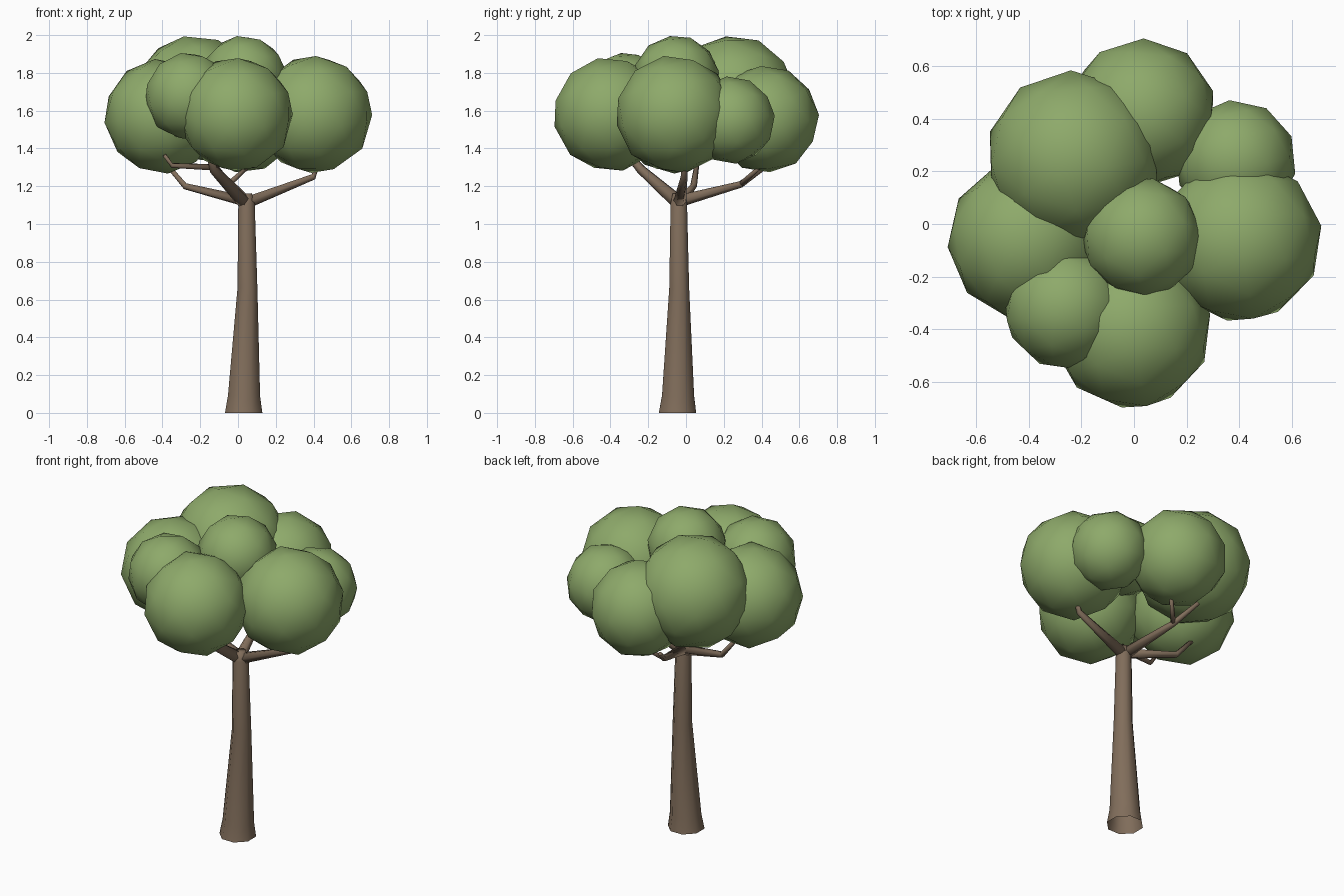
import bpy, bmesh, math, random
from mathutils import Vector, Euler

if "Cube" in bpy.data.objects:
    bpy.data.objects.remove(bpy.data.objects["Cube"])

random.seed(4)


def material(name, rgb):
    m = bpy.data.materials.new(name)
    m.diffuse_color = (*rgb, 1)
    m.use_nodes = True
    m.node_tree.nodes["Principled BSDF"].inputs["Base Color"].default_value = m.diffuse_color
    return m


bark = material("bark brown", (0.22, 0.155, 0.105))
leaf = material("leaf green", (0.27, 0.40, 0.145))


def finish(bm, name, mat):
    bmesh.ops.recalc_face_normals(bm, faces=bm.faces[:])
    for f in bm.faces:
        f.smooth = True
    me = bpy.data.meshes.new(name)
    bm.to_mesh(me)
    bm.free()
    me.materials.append(mat)
    ob = bpy.data.objects.new(name, me)
    bpy.context.collection.objects.link(ob)
    return ob


def tube(name, path, sides, cap_start=False):
    """Tapered tube through (x, y, z, radius) points, closed at its far end."""
    bm = bmesh.new()
    pts = [Vector(p[:3]) for p in path]
    rings = []
    for i, p in enumerate(pts):
        d = (pts[min(i + 1, len(pts) - 1)] - pts[max(i - 1, 0)]).normalized()
        q = Vector((0, 0, 1)).rotation_difference(d)
        if i == 0 and p.z == 0:
            q.identity()                      # flat foot on the ground
        ring = []
        for k in range(sides):
            a = 2 * math.pi * (k + 0.5) / sides
            ring.append(bm.verts.new(p + q @ (path[i][3] * Vector((math.cos(a), math.sin(a), 0)))))
        rings.append(ring)
    for a, b in zip(rings, rings[1:]):
        for k in range(sides):
            n = (k + 1) % sides
            bm.faces.new((a[k], a[n], b[n], b[k]))
    bm.faces.new(rings[-1])
    if cap_start:
        bm.faces.new(rings[0])
    return finish(bm, name, bark)


# Trunk with flared foot, open underneath
tube("trunk", [(0.03, -0.045, 0, 0.107), (0.032, -0.042, 0.09, 0.092),
               (0.05, -0.036, 0.66, 0.057), (0.045, -0.038, 1.11, 0.047),
               (0.04, -0.038, 1.16, 0.035)], 8)

# Branches and twigs holding up the crown
branches = {
    "right_branch": [(0.04, -0.035, 1.11, 0.035), (0.40, -0.01, 1.25, 0.018), (0.44, -0.01, 1.38, 0.012)],
    "left_branch": [(0.04, -0.03, 1.12, 0.03), (-0.28, 0.04, 1.20, 0.018), (-0.39, 0.06, 1.33, 0.012)],
    "back_branch": [(0.04, -0.04, 1.12, 0.033), (-0.05, 0.29, 1.21, 0.018), (-0.12, 0.43, 1.31, 0.012)],
    "back_twig": [(-0.05, 0.29, 1.21, 0.015), (0.05, 0.39, 1.30, 0.011)],
    "front_branch": [(0.04, -0.035, 1.11, 0.04), (-0.13, -0.24, 1.29, 0.025), (-0.16, -0.33, 1.40, 0.014)],
    "front_twig": [(-0.13, -0.24, 1.30, 0.018), (-0.35, -0.27, 1.31, 0.014), (-0.39, -0.28, 1.365, 0.011)],
}
for name, path in branches.items():
    tube(name, path, 6, True)

# Leaf clumps: x, y, z, radius
clumps = {
    "right_leaves": (0.40, -0.06, 1.58, 0.315),
    "front_leaves": (-0.01, -0.40, 1.58, 0.305),
    "front_left_leaves": (-0.26, -0.32, 1.675, 0.235),
    "left_leaves": (-0.405, -0.06, 1.57, 0.305),
    "back_left_leaves": (-0.23, 0.25, 1.665, 0.335),
    "top_leaves": (0.03, -0.05, 1.77, 0.23),
    "back_leaves": (0.03, 0.42, 1.555, 0.285),
    "back_right_leaves": (0.385, 0.24, 1.55, 0.232),
}
for name, (x, y, z, r) in clumps.items():
    bm = bmesh.new()
    bmesh.ops.create_icosphere(bm, subdivisions=2, radius=r)
    rot = Euler((random.uniform(-.2, .2), random.uniform(-.2, .2), random.uniform(0, 6)))
    bmesh.ops.rotate(bm, verts=bm.verts[:], cent=(0, 0, 0), matrix=rot.to_matrix())
    bmesh.ops.translate(bm, verts=bm.verts[:], vec=(x, y, z))
    finish(bm, name, leaf)
